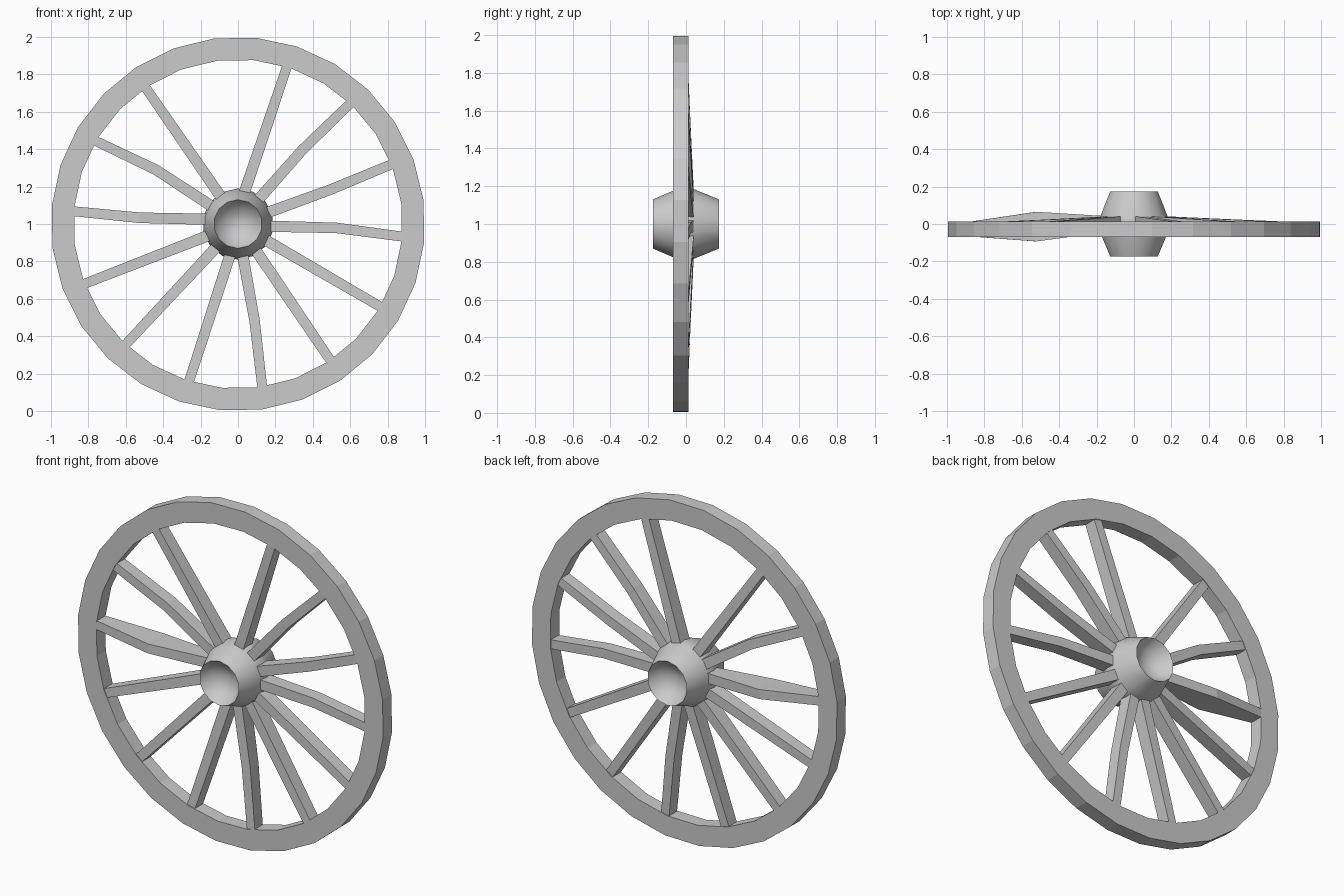
import bpy, bmesh
from math import sin, cos, pi, radians
from mathutils import Vector

if "Cube" in bpy.data.objects:
    bpy.data.objects.remove(bpy.data.objects["Cube"])

grey = bpy.data.materials.new("plain_grey")
grey.use_nodes = True
grey.diffuse_color = (0.6, 0.6, 0.6, 1)
grey.node_tree.nodes["Principled BSDF"].inputs["Base Color"].default_value = (0.6, 0.6, 0.6, 1)

CENTRE = Vector((0, 0, 1))
SLOTS = 14
STEP = 2 * pi / SLOTS


def polar(radius, angle, y):
    """Point on the wheel, angle measured clockwise from the top."""
    return CENTRE + Vector((radius * sin(angle), y, radius * cos(angle)))


def finish(name, bm):
    bmesh.ops.recalc_face_normals(bm, faces=bm.faces)
    mesh = bpy.data.meshes.new(name)
    bm.to_mesh(mesh)
    bm.free()
    mesh.materials.append(grey)
    obj = bpy.data.objects.new(name, mesh)
    bpy.context.collection.objects.link(obj)
    return obj


def lathe(name, profile, sides, phase, closed):
    """Spin (radius, y) points about the axle."""
    bm = bmesh.new()
    rings = []
    for r, y in profile:
        if r == 0:
            rings.append([bm.verts.new(polar(0, 0, y))] * sides)
        else:
            rings.append([bm.verts.new(polar(r, phase + 2 * pi * i / sides, y)) for i in range(sides)])
    pairs = list(zip(rings, rings[1:]))
    if closed:
        pairs.append((rings[-1], rings[0]))
    for a, b in pairs:
        for i in range(sides):
            j = (i + 1) % sides
            bm.faces.new(list(dict.fromkeys((a[i], a[j], b[j], b[i]))))
    return finish(name, bm)


# Rim: flat-sided ring
lathe("rim", [(1.0, -0.069), (1.0, 0.014), (0.88, 0.014), (0.88, -0.069)],
      SLOTS * 2, radians(5.5), True)

# Hub: barrel with a hollow in each end
hub = lathe("hub", [(0, -0.08), (0.09, -0.11), (0.13, -0.175), (0.175, -0.07), (0.19, 0.0),
                    (0.185, 0.04), (0.13, 0.175), (0.09, 0.11), (0, 0.08)],
            SLOTS, 0, False)
bpy.context.view_layer.objects.active = hub
hub.select_set(True)
bpy.ops.object.shade_smooth_by_angle(angle=radians(50))
hub.select_set(False)


def spoke(number, angle, hub_shift, bend, bulge):
    """Bar from hub to rim, bent sideways and thickened halfway."""
    inner = polar(0.15, angle + hub_shift, 0)
    outer = polar(0.9, angle, -0.028)
    across = Vector((cos(angle), 0, -sin(angle)))
    middle = (inner + outer) / 2 + across * bend
    depth = Vector((0, 1, 0))
    bm = bmesh.new()
    rings = []
    for point, width, thick in ((inner, 0.03, 0.042), (middle, 0.028, 0.039 + bulge), (outer, 0.026, 0.037)):
        rings.append([bm.verts.new(point + across * width * s + depth * thick * t)
                      for s, t in ((-1, -1), (1, -1), (1, 1), (-1, 1))])
    for a, b in zip(rings, rings[1:]):
        for i in range(4):
            j = (i + 1) % 4
            bm.faces.new((a[i], a[j], b[j], b[i]))
    bm.faces.new(rings[0])
    bm.faces.new(rings[-1])
    finish(f"spoke_{number}", bm)


# Spokes: one slot near the top is left empty
bends = {2: -0.014, 3: 0.008, 4: -0.02, 7: -0.012, 11: -0.014, 12: 0.025}
shifts = {1: -0.12, 2: -0.06, 8: -0.06, 11: 0.09, 12: 0.07, 13: 0.04}
for n in range(1, SLOTS):
    spoke(n, radians(17.3) + (n - 1) * STEP, shifts.get(n, 0), bends.get(n, 0),
          0.04 if n == 11 else 0)
